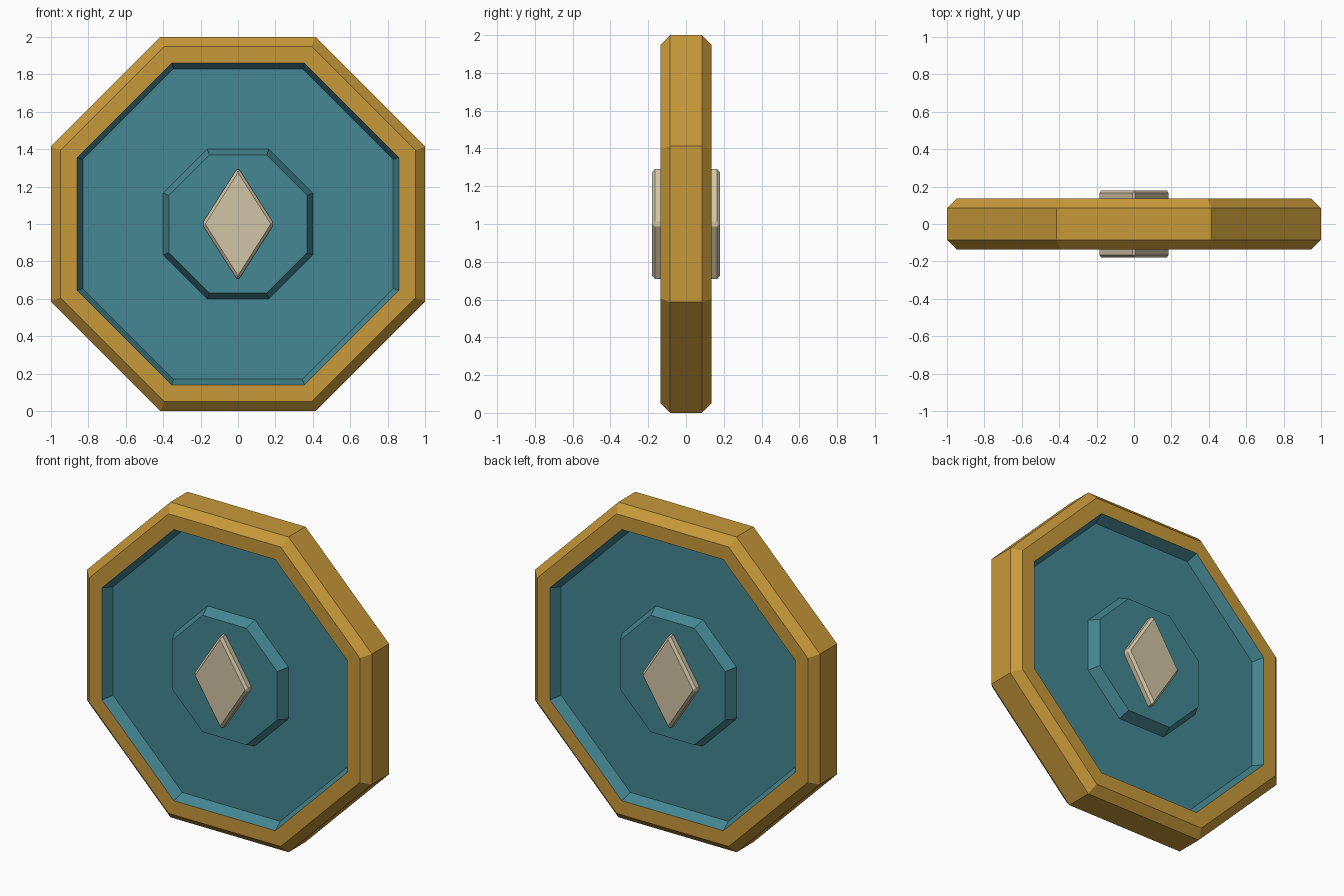
import bpy, bmesh, math

if "Cube" in bpy.data.objects:
    bpy.data.objects.remove(bpy.data.objects["Cube"])

SIDES = 8
CENTRE_Z = 1.0


def material(name, rgb):
    mat = bpy.data.materials.new(name)
    mat.diffuse_color = (*rgb, 1.0)
    mat.use_nodes = True
    mat.node_tree.nodes["Principled BSDF"].inputs["Base Color"].default_value = mat.diffuse_color
    return mat


gold = material("gold", (0.58, 0.32, 0.042))
teal = material("teal", (0.058, 0.242, 0.292))
cream = material("cream", (0.64, 0.55, 0.38))


def make_object(name, bm, mat):
    mesh = bpy.data.meshes.new(name)
    bm.to_mesh(mesh)
    bm.free()
    mesh.materials.append(mat)
    obj = bpy.data.objects.new(name, mesh)
    obj.location.z = CENTRE_Z
    bpy.context.collection.objects.link(obj)
    return obj


def sweep(bm, profile):
    """Carry (apothem, y) points around the octagon; returns the rings."""
    rings = []
    for apothem, y in profile:
        r = apothem / math.cos(math.pi / SIDES)
        angles = [(i + 0.5) * math.tau / SIDES for i in range(SIDES)]
        rings.append([bm.verts.new((r * math.cos(a), y, r * math.sin(a))) for a in angles])
    for a, b in zip(rings, rings[1:]):
        for i in range(SIDES):
            j = (i + 1) % SIDES
            bm.faces.new((a[i], b[i], b[j], a[j]))
    return rings


def mirrored(profile):
    return [(r, -y) for r, y in reversed(profile)]


# Chamfered outer frame
frame_half = [(0.86, -0.135), (0.95, -0.135), (1.0, -0.085)]
bm = bmesh.new()
sweep(bm, frame_half + mirrored(frame_half))
make_object("frame", bm, gold)

# Recessed panel with a raised centre boss on both sides
panel_half = [(0.37, -0.135), (0.40, -0.067), (0.83, -0.067), (0.86, -0.135)]
bm = bmesh.new()
front = sweep(bm, panel_half)
back = sweep(bm, mirrored(panel_half))
bm.faces.new(front[0])
bm.faces.new(back[-1][::-1])
make_object("panel", bm, teal)

# Diamond gem passing through the boss
bm = bmesh.new()
outline = [(0.193, 0), (0, 0.303), (-0.193, 0), (0, -0.303)]
face = bm.faces.new([bm.verts.new((x, -0.18, z)) for x, z in outline])
extruded = bmesh.ops.extrude_face_region(bm, geom=[face], use_keep_orig=True)
for v in extruded["geom"]:
    if isinstance(v, bmesh.types.BMVert):
        v.co.y = 0.18
bmesh.ops.recalc_face_normals(bm, faces=bm.faces)
gem = make_object("diamond_gem", bm, cream)
bevel = gem.modifiers.new("bevel", 'BEVEL')
bevel.width = 0.015
bevel.segments = 1
